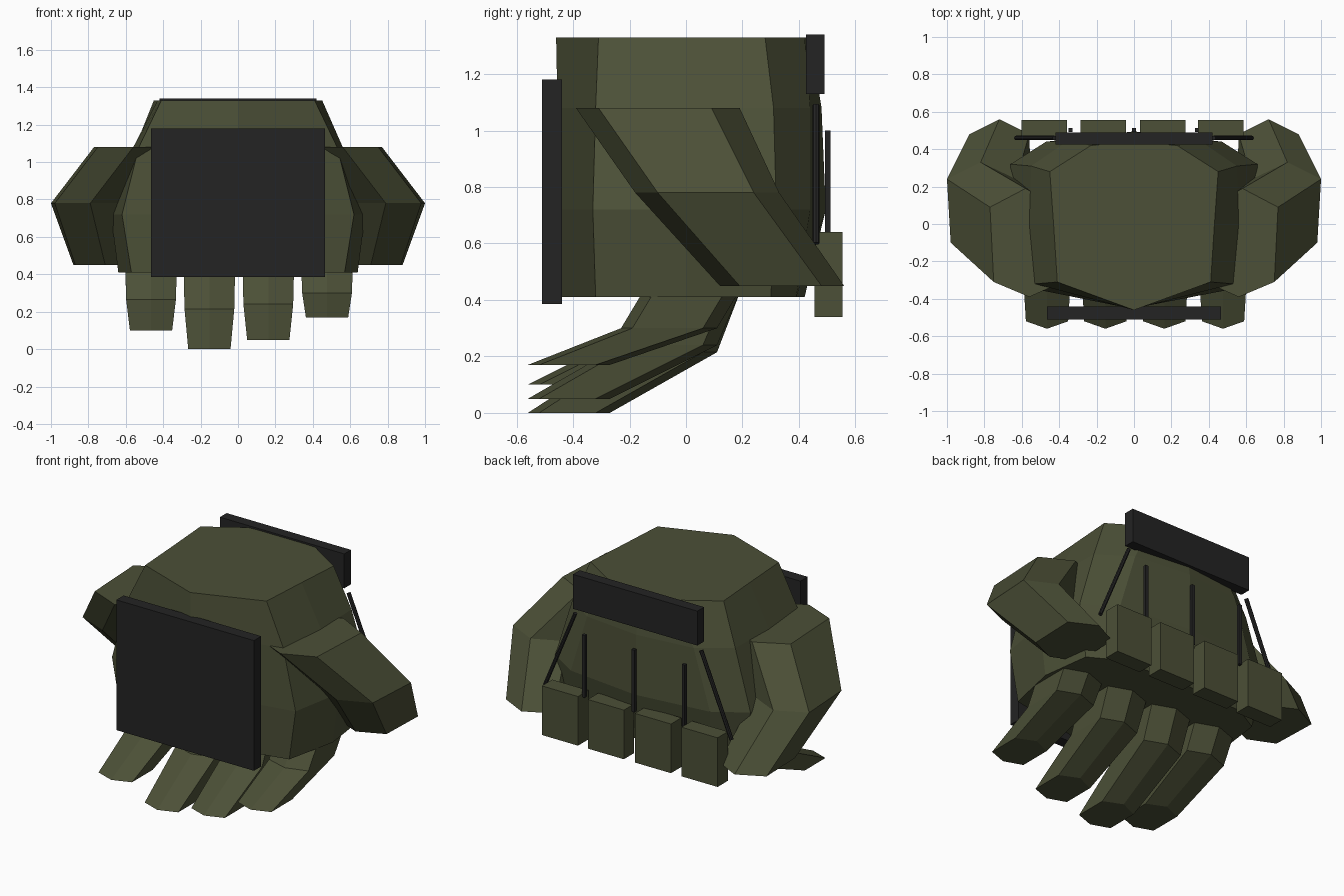
import bpy, bmesh
from mathutils import Vector

if "Cube" in bpy.data.objects:
    bpy.data.objects.remove(bpy.data.objects["Cube"])


def material(name, rgb):
    m = bpy.data.materials.new(name)
    m.diffuse_color = (*rgb, 1)
    m.use_nodes = True
    m.node_tree.nodes["Principled BSDF"].inputs["Base Color"].default_value = m.diffuse_color
    return m


OLIVE = material("olive green", (0.072, 0.080, 0.038))
BLACK = material("matte black", (0.017, 0.017, 0.017))


def finish(name, bm, mat):
    bmesh.ops.recalc_face_normals(bm, faces=bm.faces)
    me = bpy.data.meshes.new(name)
    bm.to_mesh(me)
    bm.free()
    me.materials.append(mat)
    ob = bpy.data.objects.new(name, me)
    bpy.context.collection.objects.link(ob)
    return ob


def loft(name, sections, mat):
    """Skin a stack of horizontal rings, each given as (z, [(x, y), ...])."""
    bm = bmesh.new()
    rings = [[bm.verts.new((x, y, z)) for x, y in pts] for z, pts in sections]
    n = len(rings[0])
    for a, b in zip(rings, rings[1:]):
        for i in range(n):
            j = (i + 1) % n
            bm.faces.new((a[i], a[j], b[j], b[i]))
    bm.faces.new(rings[0])
    bm.faces.new(rings[-1])
    return finish(name, bm, mat)


def box(name, lo, hi, mat):
    x0, y0, z0 = lo
    x1, y1, z1 = hi
    ring = [(x0, y0), (x1, y0), (x1, y1), (x0, y1)]
    return loft(name, [(z0, ring), (z1, ring)], mat)


def mirrored(half):
    """Close a right-hand outline (front centre to back centre) symmetrically."""
    return half + [(-x, y) for x, y in half[-2:0:-1]]


# Main body: faceted shell, narrowing to the top
body = [
    (0.41, [(0, -0.44), (0.57, -0.32), (0.64, 0), (0.60, 0.30), (0.44, 0.39), (0, 0.42)]),
    (0.72, [(0, -0.45), (0.62, -0.33), (0.68, 0), (0.66, 0.32), (0.47, 0.44), (0, 0.495)]),
    (1.08, [(0, -0.455), (0.53, -0.32), (0.56, 0), (0.55, 0.31), (0.36, 0.44), (0, 0.48)]),
    (1.33, [(0, -0.46), (0.41, -0.31), (0.43, 0), (0.45, 0.28), (0.23, 0.42), (0, 0.44)]),
]
loft("body", [(z, mirrored(h)) for z, h in body], OLIVE)

# Front plate and rear upper bar
box("front_plate", (-0.465, -0.51, 0.385), (0.465, -0.44, 1.18), BLACK)
box("rear_bar", (-0.42, 0.425, 1.13), (0.42, 0.49, 1.34), BLACK)

# Side arms: six-sided, bent outward then back in toward the rear
arm = [
    (1.08, [(0.56, -0.39), (0.75, -0.31), (0.77, 0.09), (0.58, 0.19), (0.40, 0.09), (0.38, -0.31)]),
    (0.78, [(0.79, -0.18), (0.98, -0.10), (1.00, 0.24), (0.82, 0.33), (0.63, 0.24), (0.61, -0.10)]),
    (0.45, [(0.71, 0.12), (0.87, 0.19), (0.88, 0.48), (0.72, 0.56), (0.56, 0.48), (0.55, 0.19)]),
]
for side, s in (("right", 1), ("left", -1)):
    loft(side + "_arm", [(z, [(s * x, y) for x, y in p]) for z, p in arm], OLIVE)


# Fingers: six-sided, hanging below and bent forward
def hexagon(c, w, y0, y1):
    return [(c, y0), (c + w, y0 + 0.04), (c + w, y1 - 0.05),
            (c, y1), (c - w, y1 - 0.05), (c - w, y0 + 0.04)]


for i, (c, tip, knuckle) in enumerate([(-0.465, 0.10, 0.265), (-0.153, 0.0, 0.215),
                                       (0.162, 0.05, 0.24), (0.476, 0.17, 0.30)]):
    loft("finger_%d" % (i + 1), [
        (tip, hexagon(c, 0.113, -0.56, -0.27)),
        (knuckle, hexagon(c, 0.133, -0.23, 0.11)),
        (0.45, hexagon(c, 0.138, -0.14, 0.20)),
    ], OLIVE)

# Rear knuckle blocks
for i, c in enumerate((-0.48, -0.165, 0.153, 0.463)):
    box("rear_block_%d" % (i + 1), (c - 0.122, 0.455, 0.34), (c + 0.122, 0.555, 0.64), OLIVE)

# Upright rods down the back
for i, x in enumerate((-0.34, 0, 0.335)):
    box("upright_rod_%d" % (i + 1), (x - 0.01, 0.492, 0.62), (x + 0.01, 0.512, 1.0), BLACK)


# Slanted rods at the outer back corners
def rod(name, a, b, r):
    a, b = Vector(a), Vector(b)
    bm = bmesh.new()
    bmesh.ops.create_cone(bm, cap_ends=True, segments=8, radius1=r, radius2=r,
                          depth=(b - a).length)
    mat = (b - a).to_track_quat('Z', 'Y').to_matrix().to_4x4()
    mat.translation = (a + b) / 2
    bmesh.ops.transform(bm, matrix=mat, verts=bm.verts)
    finish(name, bm, BLACK)


for side, s in (("right", 1), ("left", -1)):
    rod(side + "_slanted_rod", (s * 0.425, 0.46, 1.09), (s * 0.63, 0.46, 0.60), 0.012)
